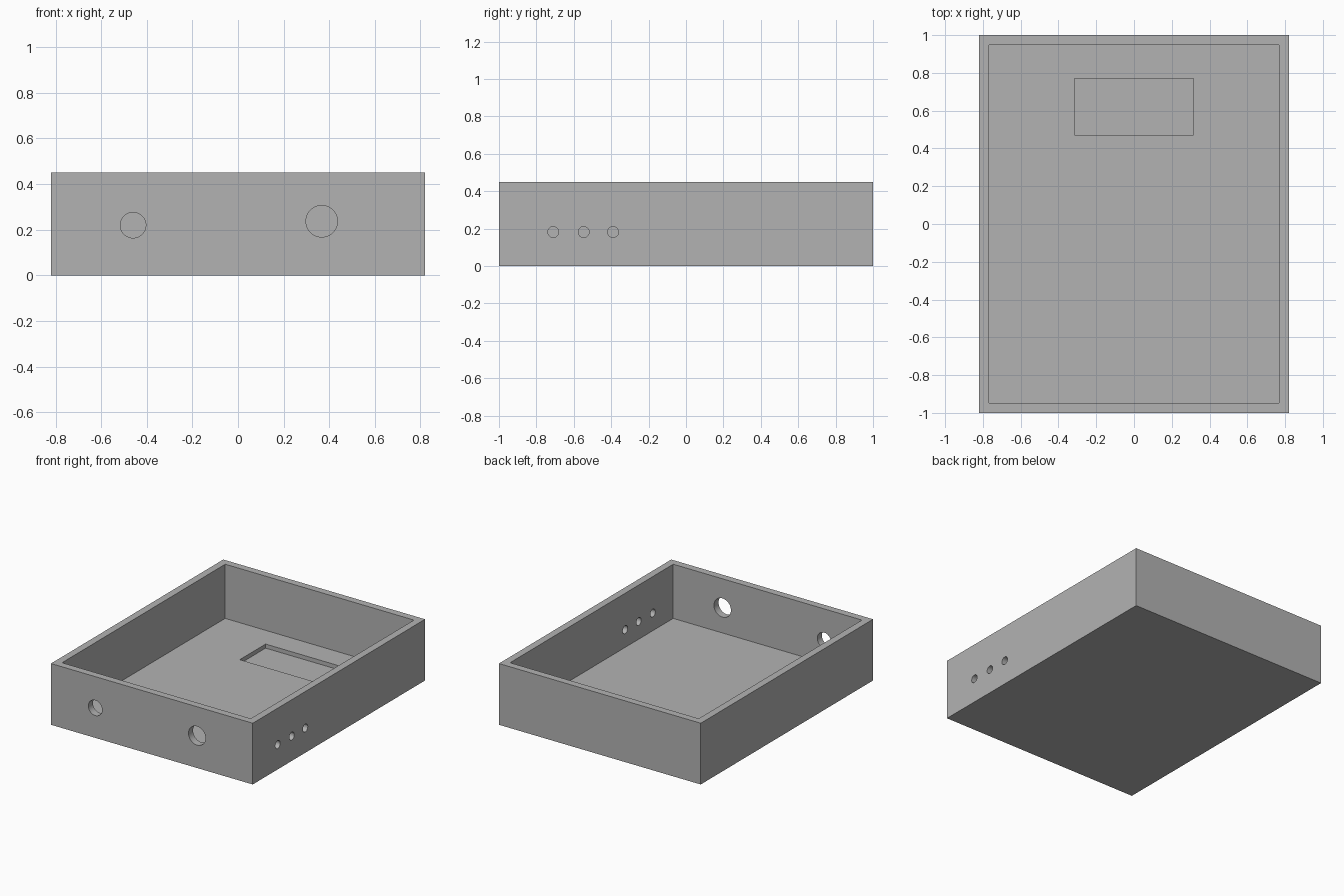
import bpy
from math import pi

default = bpy.data.objects.get("Cube")
if default:
    bpy.data.objects.remove(default, do_unlink=True)

WIDTH, LENGTH, HEIGHT = 1.64, 2.0, 0.45
WALL, FLOOR = 0.053, 0.052

grey = bpy.data.materials.new("plain grey")
grey.use_nodes = True
colour = (0.45, 0.45, 0.45, 1)
grey.diffuse_color = colour
grey.node_tree.nodes["Principled BSDF"].inputs["Base Color"].default_value = colour


def block(name, size, centre):
    bpy.ops.mesh.primitive_cube_add(size=1, location=centre)
    obj = bpy.context.object
    obj.name = name
    obj.scale = size
    bpy.ops.object.transform_apply(location=False, rotation=False, scale=True)
    obj.data.materials.append(grey)
    return obj


def drill(name, radius, centre, rotation):
    bpy.ops.mesh.primitive_cylinder_add(vertices=48, radius=radius, depth=0.3,
                                        location=centre, rotation=rotation)
    obj = bpy.context.object
    obj.name = name
    obj.data.materials.append(grey)
    return obj


# Solid tray body
tray = block("open_tray", (WIDTH, LENGTH, HEIGHT), (0, 0, HEIGHT / 2))

# Main cavity, and a shallow pocket in the floor near the back
cutters = [
    block("cavity_cutter", (WIDTH - 2 * WALL, LENGTH - 2 * WALL, HEIGHT),
          (0, 0, FLOOR + HEIGHT / 2)),
    block("pocket_cutter", (0.63, 0.30, 0.2), (0, 0.62, FLOOR - 0.03 + 0.1)),
]

# Two round openings through the front wall
for x, z, radius in ((-0.46, 0.22, 0.056), (0.367, 0.237, 0.069)):
    cutters.append(drill("front_hole_cutter", radius, (x, -LENGTH / 2, z), (pi / 2, 0, 0)))

# Three small openings through the left wall
for y in (-0.71, -0.547, -0.39):
    cutters.append(drill("side_hole_cutter", 0.029, (WIDTH / 2, y, 0.182), (0, pi / 2, 0)))

# Cut everything out of the body
bpy.ops.object.select_all(action="DESELECT")
bpy.context.view_layer.objects.active = tray
tray.select_set(True)
for cutter in cutters:
    cutter.hide_render = True
    cut = tray.modifiers.new("cut", "BOOLEAN")
    cut.operation = "DIFFERENCE"
    cut.solver = "EXACT"
    cut.object = cutter
    bpy.ops.object.modifier_apply(modifier=cut.name)
    bpy.data.objects.remove(cutter, do_unlink=True)

# Single colour, smooth hole walls with crisp edges
tray.data.materials.clear()
tray.data.materials.append(grey)
for face in tray.data.polygons:
    face.material_index = 0
bpy.ops.object.shade_smooth_by_angle(angle=pi / 6)
